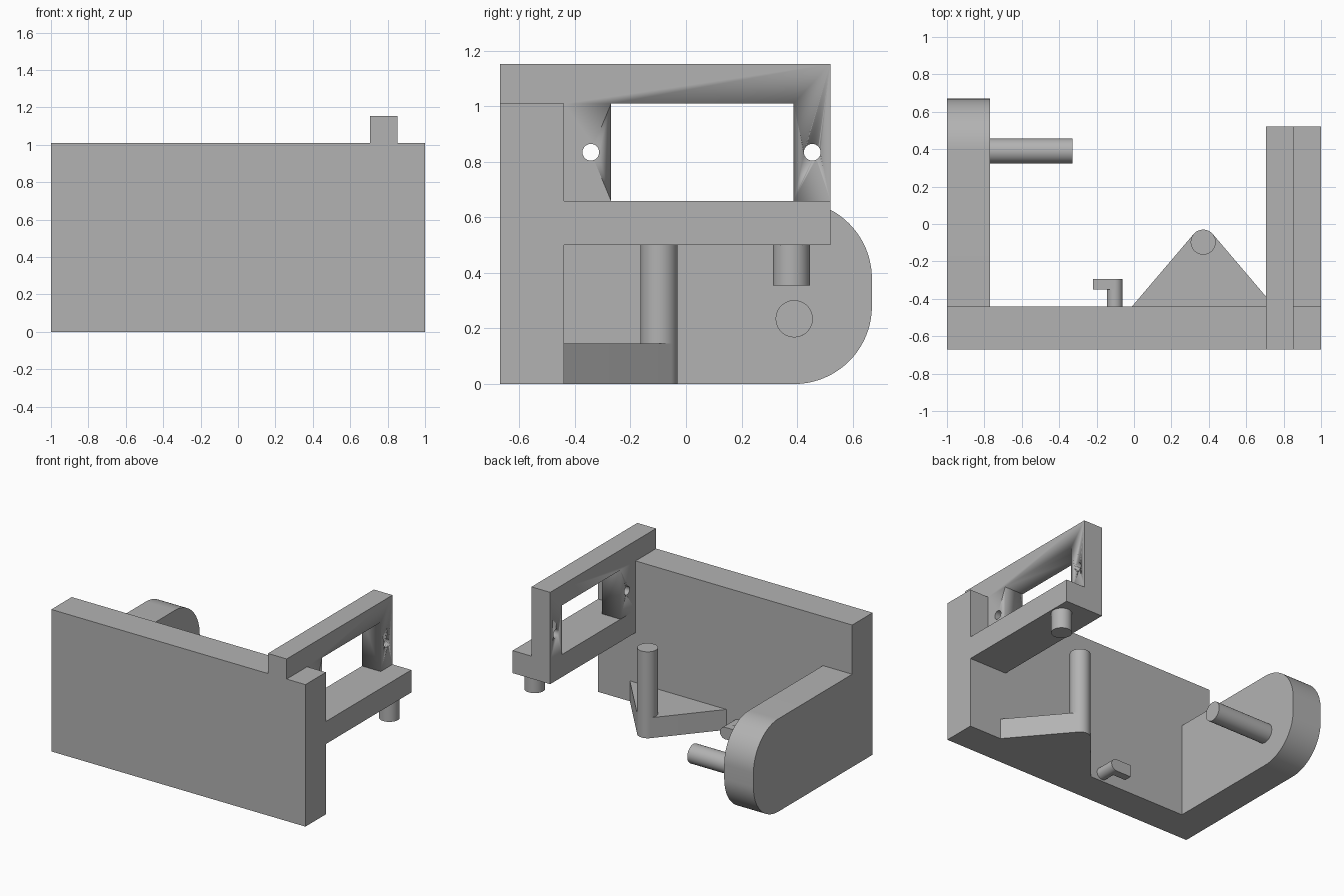
import bpy
import bmesh
from math import sin, cos, radians, pi
from mathutils import Vector, Matrix

cube = bpy.data.objects.get("Cube")
if cube:
    bpy.data.objects.remove(cube)

grey = bpy.data.materials.new("plain grey")
grey.use_nodes = True
colour = (0.448, 0.448, 0.448, 1)
grey.diffuse_color = colour
grey.node_tree.nodes["Principled BSDF"].inputs["Base Color"].default_value = colour


def finish(name, bm):
    """Turn a bmesh into a named, shaded object."""
    bmesh.ops.recalc_face_normals(bm, faces=bm.faces)
    mesh = bpy.data.meshes.new(name)
    bm.to_mesh(mesh)
    bm.free()
    mesh.materials.append(grey)
    obj = bpy.data.objects.new(name, mesh)
    bpy.context.collection.objects.link(obj)
    bpy.ops.object.select_all(action="DESELECT")
    obj.select_set(True)
    bpy.context.view_layer.objects.active = obj
    bpy.ops.object.shade_smooth_by_angle(angle=radians(30))
    return obj


def box(name, low, high):
    low, high = Vector(low), Vector(high)
    bm = bmesh.new()
    bmesh.ops.create_cube(bm, size=1)
    bmesh.ops.scale(bm, vec=high - low, verts=bm.verts)
    bmesh.ops.translate(bm, vec=(low + high) / 2, verts=bm.verts)
    return finish(name, bm)


def rod(name, start, end, radius):
    start, end = Vector(start), Vector(end)
    axis = end - start
    turn = axis.to_track_quat("Z", "Y").to_matrix().to_4x4()
    bm = bmesh.new()
    bmesh.ops.create_cone(bm, cap_ends=True, segments=48, radius1=radius, radius2=radius,
                          depth=axis.length,
                          matrix=Matrix.Translation((start + end) / 2) @ turn)
    return finish(name, bm)


def extrude(name, points, offset):
    bm = bmesh.new()
    face = bm.faces.new([bm.verts.new(p) for p in points])
    grown = bmesh.ops.extrude_face_region(bm, geom=[face], use_keep_orig=True)
    moved = [v for v in grown["geom"] if isinstance(v, bmesh.types.BMVert)]
    bmesh.ops.translate(bm, vec=offset, verts=moved)
    return finish(name, bm)


def arc(cx, cy, radius, start, end, steps):
    angles = [radians(start + (end - start) * i / steps) for i in range(steps + 1)]
    return [(cx + radius * cos(a), cy + radius * sin(a)) for a in angles]


def cut(target, cutter):
    mod = target.modifiers.new("cut", "BOOLEAN")
    mod.operation = "DIFFERENCE"
    mod.solver = "EXACT"
    mod.object = cutter
    cutter.hide_render = True
    bpy.context.view_layer.objects.active = target
    bpy.ops.object.modifier_apply(modifier="cut")
    bpy.data.objects.remove(cutter)


FRONT, WALL = -0.67, -0.44   # outer and inner faces of the front plate
TOP, SHELF = 1.01, 0.66      # plate top and shelf top
PEG = 0.067                  # common pin radius

# Front plate
box("front_plate", (-1, FRONT, 0), (1, WALL, TOP))

# Side arm with a rounded rear end, and its inward rod
outline = [(WALL, 0)] + arc(0.39, 0.28, 0.28, -90, 0, 20)
outline += arc(0.39, 0.38, 0.28, 0, 90, 20) + [(WALL, SHELF)]
extrude("side_arm", [(-1, y, z) for y, z in outline], (0.23, 0, 0))
rod("arm_rod", (-0.77, 0.39, 0.235), (-0.33, 0.39, 0.235), PEG)

# Shelf and the peg below it
box("shelf", (0.705, WALL, 0.5), (1, 0.52, SHELF))
rod("shelf_peg", (0.925, 0.38, 0.5), (0.925, 0.38, 0.355), PEG)

# Upright frame with window and two screw holes
profile = [(FRONT, TOP), (WALL, TOP), (WALL, SHELF), (0.52, SHELF), (0.52, 1.153), (FRONT, 1.153)]
frame = extrude("mounting_frame", [(0.705, y, z) for y, z in profile], (0.147, 0, 0))
cut(frame, box("window_cutter", (0.6, -0.27, 0.6), (0.95, 0.387, TOP)))
for y in (-0.343, 0.455):
    cut(frame, rod("hole_cutter", (0.6, y, 0.835), (0.95, y, 0.835), 0.03))

# Triangular gusset with a rounded tip, carrying a tall pin
tip = [(-0.01, WALL)] + arc(0.37, -0.097, PEG, 139.7, 40.3, 16) + [(0.75, WALL)]
extrude("gusset", [(x, y, 0) for x, y in tip], (0, 0, 0.145))
rod("tall_pin", (0.37, -0.097, 0.145), (0.37, -0.097, 0.615), PEG)

# Small hook on the inner wall
rod("hook_stem", (-0.103, WALL, 0.055), (-0.103, -0.295, 0.055), 0.0425)
box("hook_head", (-0.22, -0.35, 0.0125), (-0.103, -0.295, 0.0975))
